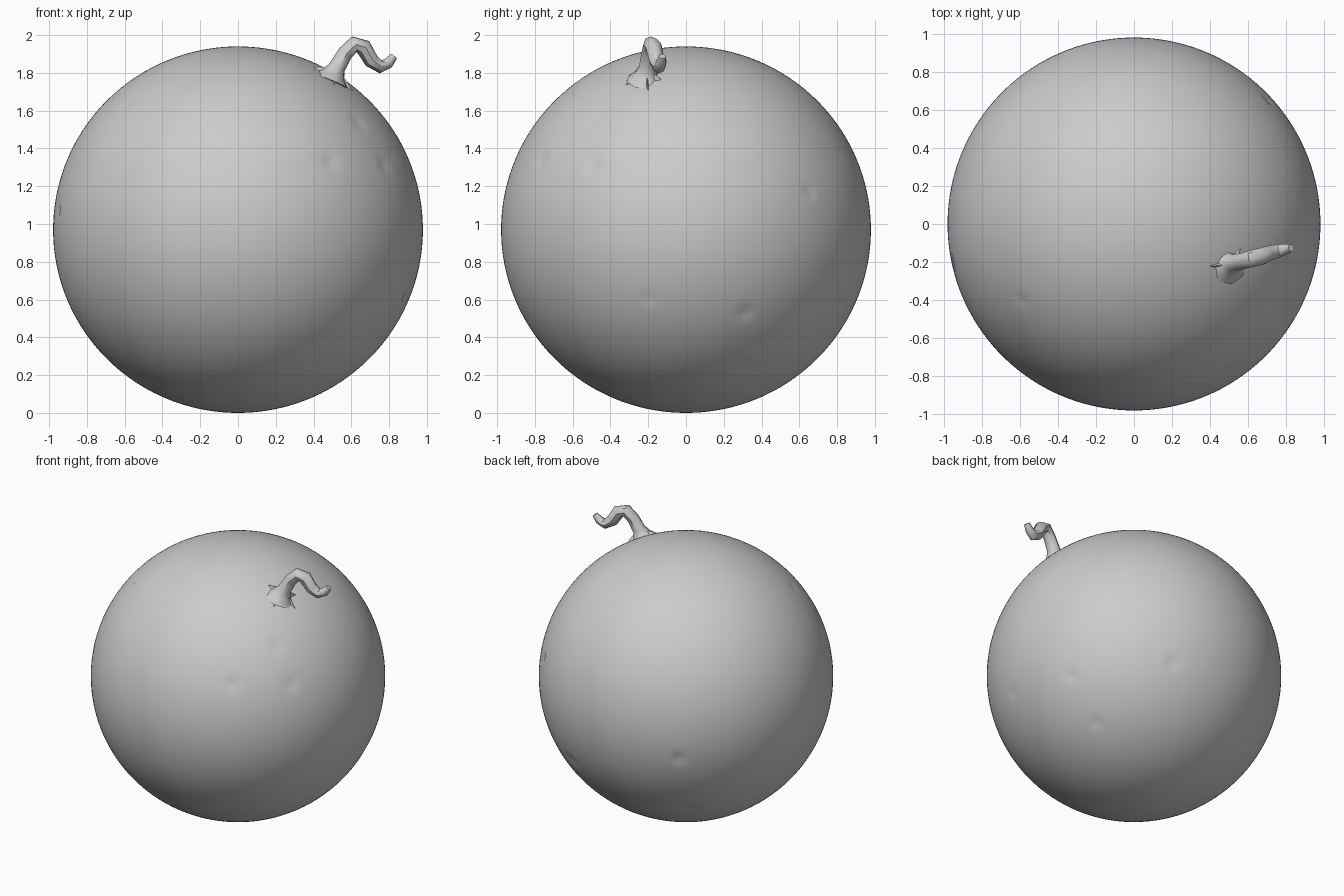
import bpy, bmesh, math
from mathutils import Vector

if "Cube" in bpy.data.objects:
    bpy.data.objects.remove(bpy.data.objects["Cube"])


def make_object(name, bm, angle):
    bmesh.ops.recalc_face_normals(bm, faces=bm.faces[:])
    mesh = bpy.data.meshes.new(name)
    bm.to_mesh(mesh)
    bm.free()
    obj = bpy.data.objects.new(name, mesh)
    bpy.context.collection.objects.link(obj)
    bpy.ops.object.select_all(action='DESELECT')
    obj.select_set(True)
    bpy.context.view_layer.objects.active = obj
    bpy.ops.object.shade_smooth_by_angle(angle=math.radians(angle))
    return obj


# Round body, very slightly squashed
R, RZ = 0.979, 0.97
bm = bmesh.new()
bmesh.ops.create_icosphere(bm, subdivisions=6, radius=1)

# Shallow nicks scattered over the skin: direction, size
nicks = [((.50, -.78, .37), .06), ((.79, -.50, .35), .06), ((.65, -.48, .58), .05),
         ((.75, .29, -.41), .05), ((.68, .64, .20), .04), ((.60, .32, -.74), .05),
         ((.94, -.21, -.39), .04), ((-.62, -.42, .70), .04), ((-.50, .80, -.15), .06),
         ((-.45, .60, -.62), .06), ((.35, .82, -.40), .06), ((-.93, -.2, .1), .04)]
for direction, size in nicks:
    d = Vector(direction).normalized()
    for v in bm.verts:
        dist = (v.co - d).length
        if dist < size:
            v.co *= 1 - 0.012 * (1 - dist / size)
for v in bm.verts:
    v.co = Vector((v.co.x * R, v.co.y * R, v.co.z * RZ + RZ))
make_object("gourd_body", bm, 60)

# Curly stem: centre point and radius for each ring
path = [((.490, -.215, 1.755), .105), ((.505, -.212, 1.79), .065),
        ((.525, -.205, 1.83), .046), ((.568, -.195, 1.905), .042),
        ((.615, -.183, 1.951), .044), ((.665, -.170, 1.935), .045),
        ((.706, -.155, 1.865), .041), ((.755, -.142, 1.832), .035),
        ((.797, -.132, 1.852), .029), ((.826, -.125, 1.888), .020)]
SIDES = 8
points = [Vector(p) for p, r in path]
side = Vector((-.24, .97, 0))
bm = bmesh.new()
rings = []
for i, (p, r) in enumerate(path):
    tangent = (points[min(i + 1, len(path) - 1)] - points[max(i - 1, 0)]).normalized()
    u = (side - tangent * side.dot(tangent)).normalized()
    w = tangent.cross(u)
    ring = []
    for k in range(SIDES):
        a = 2 * math.pi * k / SIDES
        ring.append(bm.verts.new(points[i] + (u * math.cos(a) + w * math.sin(a)) * r))
    rings.append(ring)
for a, b in zip(rings, rings[1:]):
    for k in range(SIDES):
        n = (k + 1) % SIDES
        bm.faces.new((a[k], a[n], b[n], b[k]))
bm.faces.new(rings[0])
bm.faces.new(rings[-1])
make_object("stem", bm, 45)

# Pointed root flares where the stem joins the body
bm = bmesh.new()
for tip, half in [((.400, -.222, 1.832), .035), ((.56, -.13, 1.765), .03),
                  ((.51, -.32, 1.738), .03), ((.61, -.20, 1.700), .03)]:
    t = Vector(tip)
    c = Vector((.508, -.21, 1.79))
    out = (t - c).normalized()
    across = out.cross(Vector((.45, -.2, .85))).normalized() * half
    up = Vector((.02, 0, .04))
    verts = [bm.verts.new(q) for q in (t, c + across - up, c - across - up, c + up)]
    for f in ((0, 1, 3), (0, 3, 2), (0, 2, 1), (1, 2, 3)):
        bm.faces.new([verts[j] for j in f])
make_object("stem_root_flares", bm, 60)
